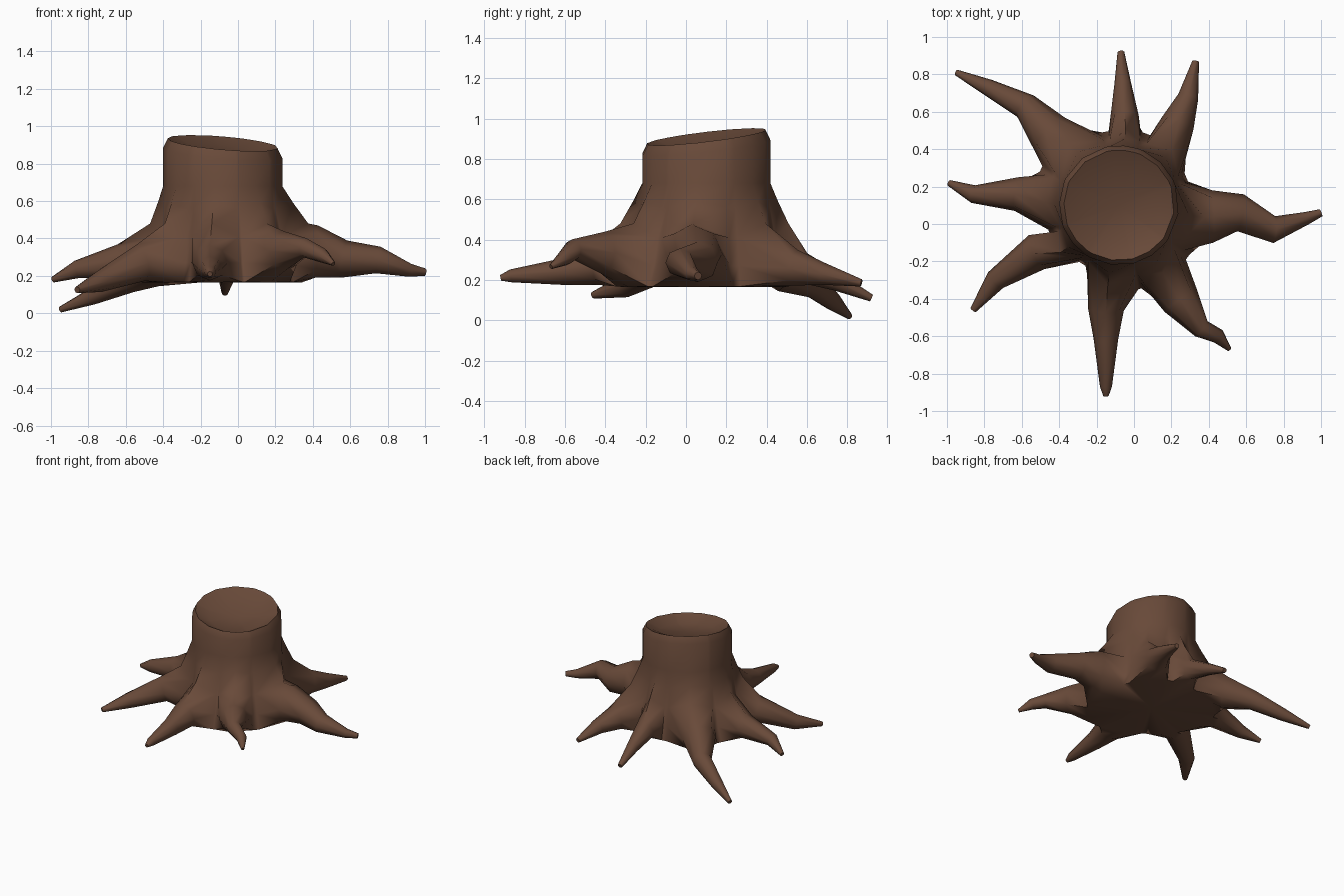
import bpy, bmesh
from math import radians, cos, sin
from mathutils import Vector

cube = bpy.data.objects.get("Cube")
if cube:
    bpy.data.objects.remove(cube, do_unlink=True)

# Bark colour
bark = bpy.data.materials.new("brown_bark")
bark.use_nodes = True
bark.diffuse_color = (0.14, 0.068, 0.041, 1)
shader = bark.node_tree.nodes["Principled BSDF"]
shader.inputs["Base Color"].default_value = bark.diffuse_color
shader.inputs["Roughness"].default_value = 0.9

CENTRE = Vector((-0.08, 0.1, 0))
TRUNK = 0.32    # trunk radius above the roots

# Roots counterclockwise: heading, half angle of the opening, radius of the ridge
# above it and of the valley after it, path of (x, y, z, thickness)
ROOTS = [
    (-8, 27, 0.46, 0.39, [(0.42, 0.04, 0.33, 0.14), (0.57, 0.06, 0.29, 0.1), (0.75, -0.03, 0.285, 0.072),
                          (0.92, 0.03, 0.23, 0.035), (1, 0.06, 0.22, 0.02)]),
    (46, 20, 0.41, 0.41, [(0.235, 0.54, 0.26, 0.09), (0.29, 0.68, 0.23, 0.055), (0.33, 0.87, 0.185, 0.018)]),
    (85, 13, 0.41, 0.40, [(-0.05, 0.58, 0.26, 0.075), (-0.06, 0.75, 0.19, 0.045), (-0.07, 0.92, 0.11, 0.018)]),
    (128, 25, 0.42, 0.46, [(-0.45, 0.48, 0.26, 0.12), (-0.58, 0.63, 0.18, 0.072),
                           (-0.78, 0.73, 0.09, 0.045), (-0.95, 0.81, 0.02, 0.016)]),
    (178, 21, 0.39, 0.40, [(-0.63, 0.16, 0.28, 0.09), (-0.86, 0.16, 0.235, 0.048), (-0.99, 0.22, 0.18, 0.016)]),
    (219, 16, 0.40, 0.37, [(-0.52, -0.15, 0.27, 0.1), (-0.74, -0.3, 0.17, 0.058), (-0.86, -0.46, 0.125, 0.018)]),
    (262, 21, 0.43, 0.46, [(-0.15, -0.46, 0.27, 0.095), (-0.15, -0.62, 0.24, 0.065),
                           (-0.15, -0.87, 0.22, 0.032), (-0.15, -0.92, 0.21, 0.014)]),
    (303, 18, 0.43, 0.46, [(0.25, -0.41, 0.335, 0.105), (0.36, -0.56, 0.35, 0.052),
                           (0.45, -0.6, 0.31, 0.04), (0.51, -0.67, 0.265, 0.012)]),
]
OPENING = 2     # number of trunk bands a root grows from

bm = bmesh.new()


def polar(angle, radius, z):
    a = radians(angle)
    return CENTRE + Vector((radius * cos(a), radius * sin(a), z))


def column(angle, foot, ridge=None):
    """One vertical line of trunk vertices from the base to the inside of the cut top."""
    top = 0.91 + 0.043 * cos(radians(angle - 125))
    if ridge:
        lower = [(foot, 0.165), (foot, 0.28), (ridge, 0.48), (TRUNK + 0.42 * (ridge - TRUNK), 0.59)]
    else:
        flare = foot - TRUNK
        lower = [(foot, 0.168), (TRUNK + 0.72 * flare, 0.27), (TRUNK + 0.45 * flare, 0.41),
                 (TRUNK + 0.15 * flare, 0.56)]
    upper = [(TRUNK, 0.68), (TRUNK, top - 0.05), (0.295, top), (0.2, top - 0.045)]
    return [bm.verts.new(polar(angle, r, z)) for r, z in lower + upper]


# Trunk: three columns for each root
columns = []
for i, (heading, spread, ridge, valley, path) in enumerate(ROOTS):
    before = ROOTS[i - 1][3]
    columns.append(column(heading - spread, before))
    columns.append(column(heading, (before + valley) / 2, ridge))
    columns.append(column(heading + spread, valley))

under = bm.verts.new(polar(0, 0, 0.165))
cut = bm.verts.new(polar(0, 0, 0.85))
for j, left in enumerate(columns):
    right = columns[(j + 1) % len(columns)]
    for k in range(len(left) - 1):
        if k < OPENING and j % 3 < 2:
            continue
        bm.faces.new((left[k], right[k], right[k + 1], left[k + 1]))
    bm.faces.new((under, right[0], left[0]))
    bm.faces.new((cut, left[-1], right[-1]))


# Roots: eight-sided tapering tubes growing from the openings
def section(point, tangent, thickness):
    side = Vector((0, 0, 1)).cross(tangent).normalized()
    up = tangent.cross(side).normalized()
    return [bm.verts.new(point + thickness * (side * cos(a) + up * sin(a)))
            for a in (radians(225 + 45 * n) for n in range(8))]


for i, (heading, spread, ridge, valley, path) in enumerate(ROOTS):
    a, b, c = columns[3 * i:3 * i + 3]
    loop = [a[0], b[0], c[0], c[1], c[2], b[2], a[2], a[1]]
    points = [Vector(p[:3]) for p in path]
    start = polar(heading, 0.3, 0.3)
    for n, point in enumerate(points):
        previous = points[n - 1] if n else start
        following = points[min(n + 1, len(points) - 1)]
        tangent = (point - previous).normalized() + (following - point).normalized()
        ring = section(point, tangent.normalized(), path[n][3])
        for m in range(8):
            q = (m + 1) % 8
            bm.faces.new((loop[m], loop[q], ring[q], ring[m]))
        loop = ring
    bm.faces.new(loop)

bmesh.ops.recalc_face_normals(bm, faces=bm.faces)
mesh = bpy.data.meshes.new("tree_stump")
bm.to_mesh(mesh)
bm.free()
mesh.materials.append(bark)
stump = bpy.data.objects.new("tree_stump", mesh)
bpy.context.collection.objects.link(stump)

# Smooth bark with crisp edges at the cut and the root tips
bpy.ops.object.select_all(action="DESELECT")
stump.select_set(True)
bpy.context.view_layer.objects.active = stump
bpy.ops.object.shade_smooth_by_angle(angle=radians(65))
